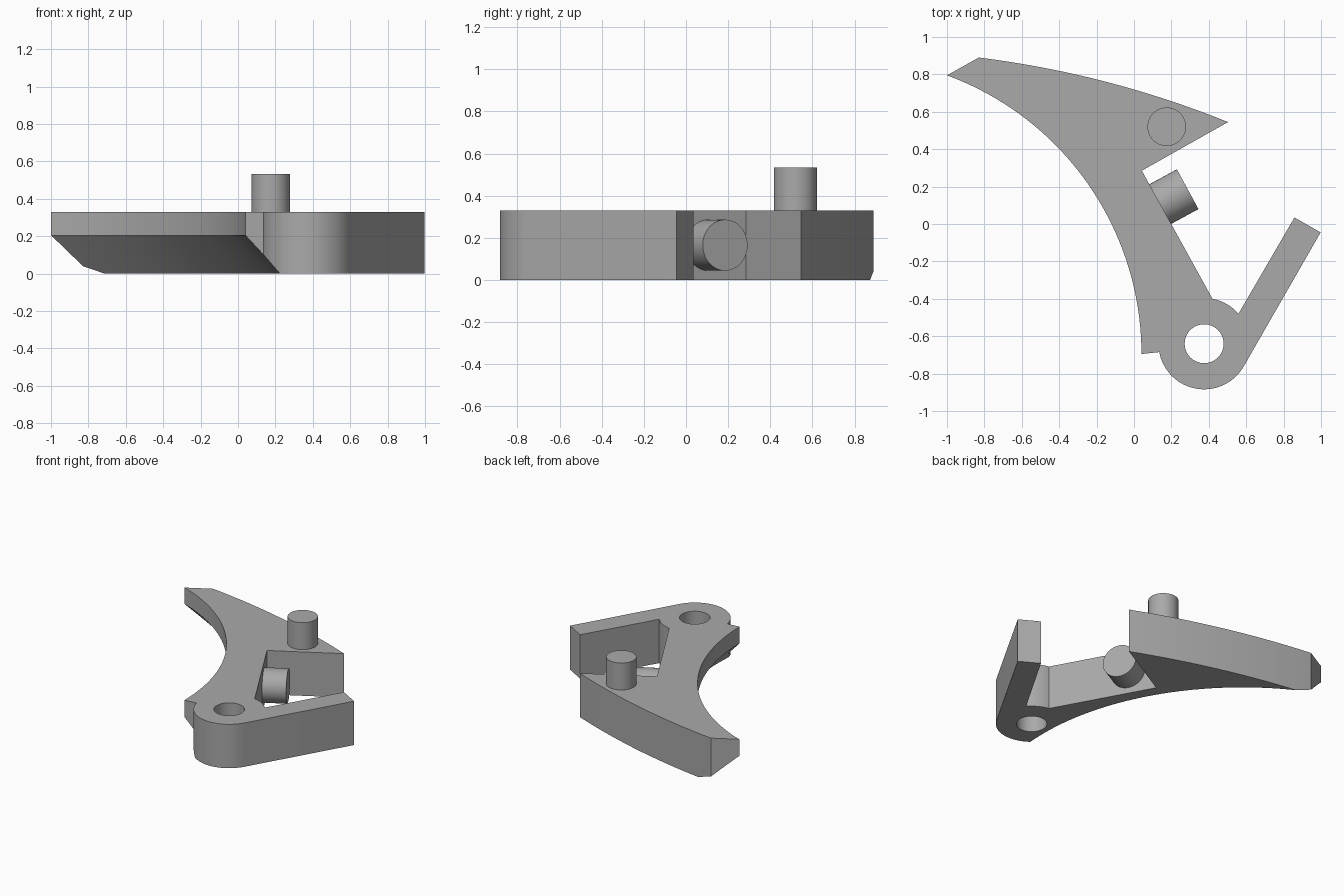
import bpy, bmesh, math
from math import cos, sin, atan2
from mathutils import Vector

old = bpy.data.objects.get("Cube")
if old:
    bpy.data.objects.remove(old, do_unlink=True)

THICK = 0.33
HUB = Vector((0.375, -0.64))
HUB_R = 0.244
ARC = Vector((-1.547, -0.695))   # centre of the concave edge
ARC_R = 1.587

grey = bpy.data.materials.new("plain grey")
grey.use_nodes = True
colour = (0.4, 0.4, 0.4, 1)
grey.diffuse_color = colour
grey.node_tree.nodes["Principled BSDF"].inputs["Base Color"].default_value = colour


def arc(c, r, a0, a1, n):
    return [c + r * Vector((cos(a), sin(a))) for a in (a0 + (a1 - a0) * i / n for i in range(n + 1))]


def angle(c, x, y):
    return atan2(y - c.y, x - c.x)


def finish(name, bm):
    bmesh.ops.recalc_face_normals(bm, faces=bm.faces)
    me = bpy.data.meshes.new(name)
    bm.to_mesh(me)
    bm.free()
    me.materials.append(grey)
    ob = bpy.data.objects.new(name, me)
    bpy.context.collection.objects.link(ob)
    return ob


def rod(name, start, end, r1, r2, sides=64):
    start, end = Vector(start), Vector(end)
    axis = end - start
    bm = bmesh.new()
    bmesh.ops.create_cone(bm, cap_ends=True, segments=sides, radius1=r1, radius2=r2, depth=axis.length)
    ob = finish(name, bm)
    ob.rotation_euler = axis.to_track_quat('Z', 'Y').to_euler()
    ob.location = (start + end) / 2
    return ob


def smooth(ob):
    bpy.ops.object.select_all(action='DESELECT')
    ob.select_set(True)
    bpy.context.view_layer.objects.active = ob
    bpy.ops.object.shade_smooth_by_angle(angle=math.radians(25))


# Lever outline, counter-clockwise from the hub's lower left
outline = arc(HUB, HUB_R, angle(HUB, 0.135, -0.685) + 2 * math.pi, math.radians(330), 36)[::1]
outline = arc(HUB, HUB_R, angle(HUB, 0.135, -0.685), math.radians(-30), 36)
outline += [Vector((0.998, -0.045)), Vector((0.858, 0.035))]
outline += arc(HUB, HUB_R, angle(HUB, 0.558, -0.48), angle(HUB, 0.42, -0.398), 10)
outline += [Vector((0.042, 0.285))]
# Gently bulging back edge
p, q = Vector((0.503, 0.545)), Vector((-0.83, 0.89))
bulge = Vector((0.25, 0.968)) * 0.045
for i in range(17):
    t = i / 16
    outline.append(p.lerp(q, t) + bulge * 4 * t * (1 - t))
# Concave front edge
outline += arc(ARC, ARC_R, angle(ARC, -1.0, 0.795), 0, 40)

bm = bmesh.new()
base = bm.faces.new([bm.verts.new((v.x, v.y, 0)) for v in outline])
top = bmesh.ops.extrude_face_region(bm, geom=[base])
bmesh.ops.translate(bm, vec=(0, 0, THICK), verts=[g for g in top["geom"] if isinstance(g, bmesh.types.BMVert)])
lever = finish("lever_body", bm)

# Pivot hole and the bevel under the concave edge
hole = rod("hole_cutter", (HUB.x, HUB.y, -0.1), (HUB.x, HUB.y, 0.5), 0.104, 0.104)
slope = 0.19 / 0.205
bevel = rod("bevel_cutter", (ARC.x, ARC.y, -0.1), (ARC.x, ARC.y, 0.3),
            ARC_R + slope * 0.305, ARC_R - slope * 0.095, 206)
bpy.context.view_layer.objects.active = lever
for cutter in (hole, bevel):
    mod = lever.modifiers.new(cutter.name, 'BOOLEAN')
    mod.operation = 'DIFFERENCE'
    mod.solver = 'EXACT'
    mod.object = cutter
    bpy.ops.object.modifier_apply(modifier=mod.name)
    bpy.data.objects.remove(cutter, do_unlink=True)
smooth(lever)

# Upright pin and angled side peg
smooth(rod("upright_pin", (0.175, 0.52, THICK - 0.02), (0.175, 0.52, 0.533), 0.103, 0.103))
smooth(rod("side_peg", (0.11, 0.09, 0.165), (0.287, 0.186, 0.165), 0.121, 0.121))
